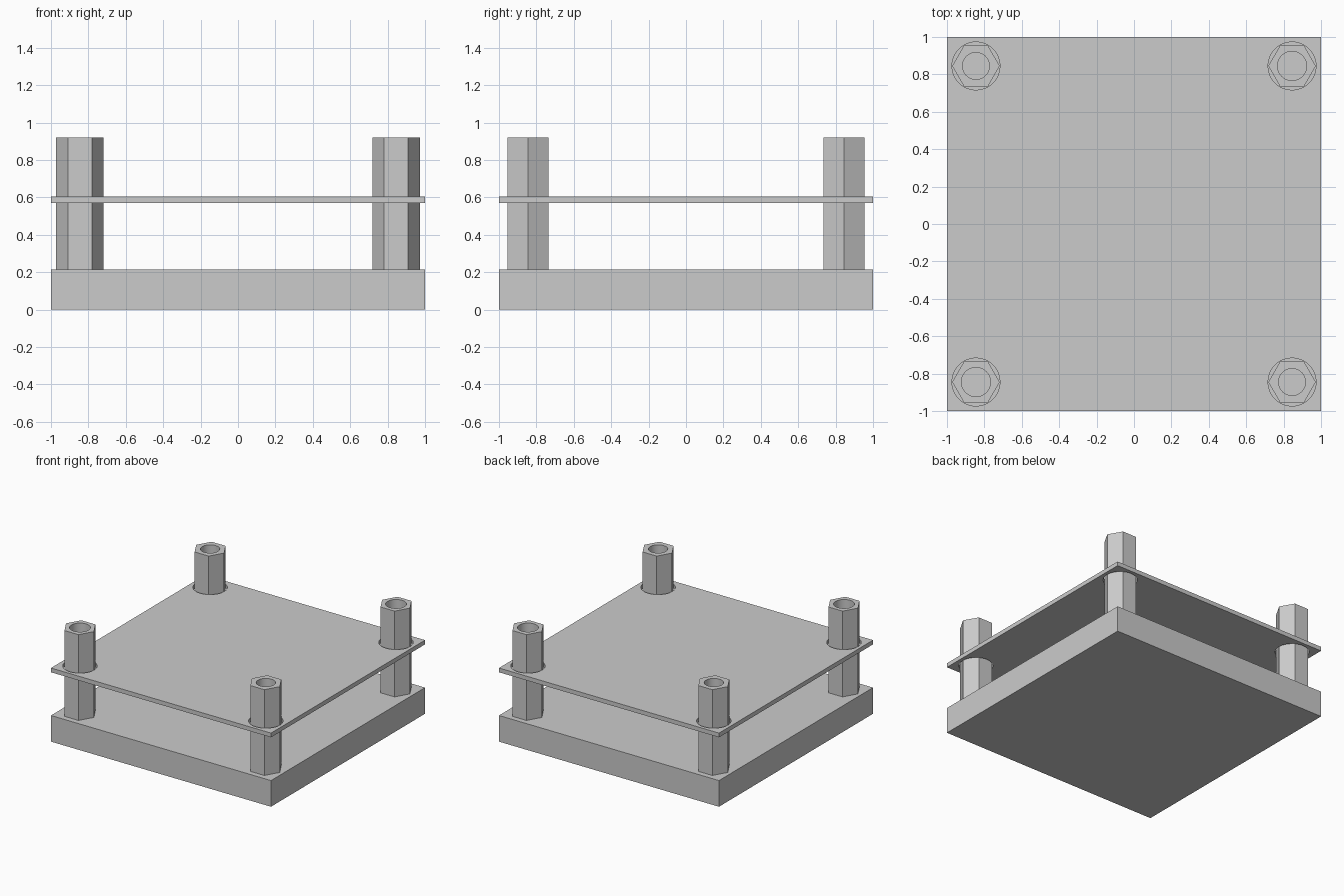
import bpy, bmesh
from math import cos, sin, tau

cube = bpy.data.objects.get("Cube")
if cube:
    bpy.data.objects.remove(cube, do_unlink=True)

grey = bpy.data.materials.new("light grey")
grey.use_nodes = True
grey.diffuse_color = (0.6, 0.6, 0.6, 1)
grey.node_tree.nodes["Principled BSDF"].inputs["Base Color"].default_value = (0.6, 0.6, 0.6, 1)

CORNER = 0.845
CORNERS = {"front_right": (-1, -1), "front_left": (1, -1),
           "back_right": (-1, 1), "back_left": (1, 1)}


def ring(x, y, radius, sides):
    return [(x + radius * cos(tau * i / sides), y + radius * sin(tau * i / sides))
            for i in range(sides)]


def extruded(name, loops, bottom, top):
    """Extrude an outline (first loop) with holes (other loops) between two heights."""
    bm = bmesh.new()
    edges = []
    for loop in loops:
        verts = [bm.verts.new((x, y, bottom)) for x, y in loop]
        edges += [bm.edges.new((v, verts[i - 1])) for i, v in enumerate(verts)]
    bmesh.ops.triangle_fill(bm, edges=edges, use_beauty=True, normal=(0, 0, 1))
    result = bmesh.ops.extrude_face_region(bm, geom=bm.faces[:], use_keep_orig=True)
    moved = [g for g in result["geom"] if isinstance(g, bmesh.types.BMVert)]
    bmesh.ops.translate(bm, verts=moved, vec=(0, 0, top - bottom))
    bmesh.ops.recalc_face_normals(bm, faces=bm.faces[:])
    mesh = bpy.data.meshes.new(name)
    bm.to_mesh(mesh)
    bm.free()
    mesh.materials.append(grey)
    obj = bpy.data.objects.new(name, mesh)
    bpy.context.collection.objects.link(obj)
    bpy.ops.object.select_all(action='DESELECT')
    bpy.context.view_layer.objects.active = obj
    obj.select_set(True)
    bpy.ops.object.shade_smooth_by_angle(angle=0.5)
    return obj


square = [(-1, -1), (1, -1), (1, 1), (-1, 1)]

# Solid base and thin raised plate with a clearance hole at each corner
extruded("base", [square], 0, 0.215)
holes = [ring(sx * CORNER, sy * CORNER, 0.128, 48) for sx, sy in CORNERS.values()]
extruded("upper_plate", [square] + holes, 0.57, 0.605)

# Hollow hexagonal standoffs; diagonal pairs share a bore size
for place, (sx, sy) in CORNERS.items():
    x, y = sx * CORNER, sy * CORNER
    bore = 0.078 if sx == sy else 0.072
    extruded(place + "_standoff", [ring(x, y, 0.127, 6), ring(x, y, bore, 32)], 0.215, 0.92)
